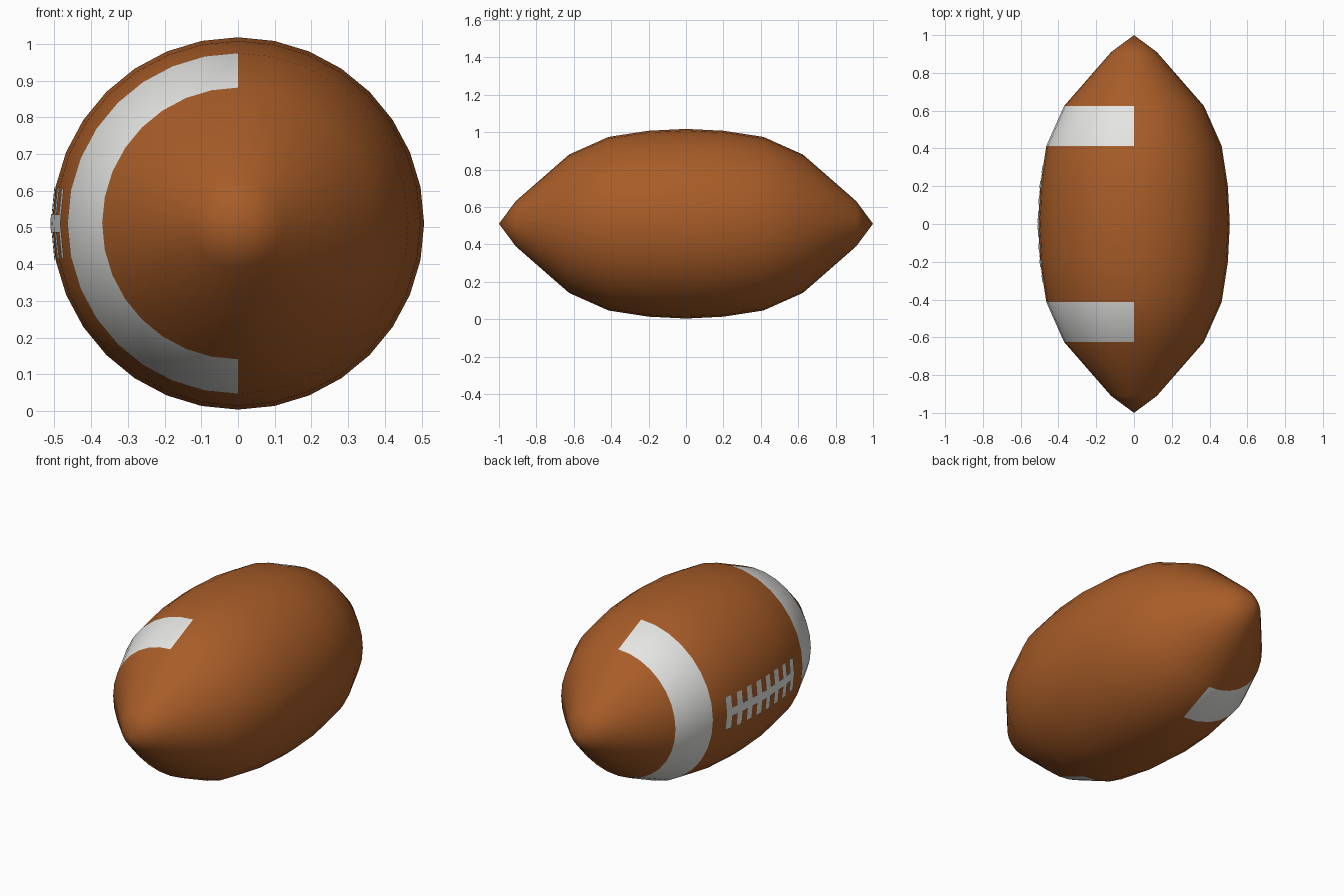
import bpy, bmesh, math

if "Cube" in bpy.data.objects:
    bpy.data.objects.remove(bpy.data.objects["Cube"])

CZ = 0.511          # height of the long axis
SIDES = 32
HALF = [(0, .507), (.2, .497), (.414, .464), (.625, .370), (.91, .121), (1, 0)]
PROFILE = [(-y, r) for y, r in reversed(HALF[1:])] + HALF


def material(name, rgb):
    m = bpy.data.materials.new(name)
    m.diffuse_color = (*rgb, 1)
    m.use_nodes = True
    m.node_tree.nodes["Principled BSDF"].inputs["Base Color"].default_value = m.diffuse_color
    return m


brown = material("brown leather", (.39, .108, .021))
white = material("white paint", (.78, .78, .76))


def radius(y):
    y = abs(y)
    for (y0, r0), (y1, r1) in zip(HALF, HALF[1:]):
        if y <= y1:
            return r0 + (r1 - r0) * (y - y0) / (y1 - y0)
    return 0


def point(y, a, r):
    return (-r * math.cos(a), y, CZ + r * math.sin(a))


def finish(bm, name, mats):
    me = bpy.data.meshes.new(name)
    bm.to_mesh(me)
    bm.free()
    for m in mats:
        me.materials.append(m)
    for p in me.polygons:
        p.use_smooth = True
    ob = bpy.data.objects.new(name, me)
    bpy.context.collection.objects.link(ob)
    return ob


# Ball: revolved profile, with half-round stripes on the -x side
bm = bmesh.new()
rings = []
for y, r in PROFILE:
    if r == 0:
        rings.append([bm.verts.new(point(y, 0, 0))] * SIDES)
    else:
        rings.append([bm.verts.new(point(y, 2 * math.pi * i / SIDES, r)) for i in range(SIDES)])
for lo, hi in zip(rings, rings[1:]):
    for i in range(SIDES):
        j = (i + 1) % SIDES
        corners = list(dict.fromkeys([lo[i], lo[j], hi[j], hi[i]]))
        f = bm.faces.new(corners)
        c = f.calc_center_median()
        f.material_index = int(.414 < abs(c.y) < .625 and c.x < 0)
bmesh.ops.recalc_face_normals(bm, faces=bm.faces)
finish(bm, "ball", [brown, white])


# Laces: thin patches lying on the -x side
def patch(bm, ys, angles, lift=.004):
    grid = [[bm.verts.new(point(y, a, radius(y) + lift)) for a in angles] for y in ys]
    for p, q in zip(grid, grid[1:]):
        for i in range(len(angles) - 1):
            bm.faces.new((p[i], p[i + 1], q[i + 1], q[i]))


step = 2 * math.pi / SIDES
bm = bmesh.new()
for k in range(8):
    y = (k - 3.5) * .083
    patch(bm, [y - .02, y + .02], [-step, 0, step])
finish(bm, "cross_laces", [white])

bm = bmesh.new()
patch(bm, [-.3, -.2, 0, .2, .3], [-.05, 0, .05], .0035)
finish(bm, "centre_lace", [white])
